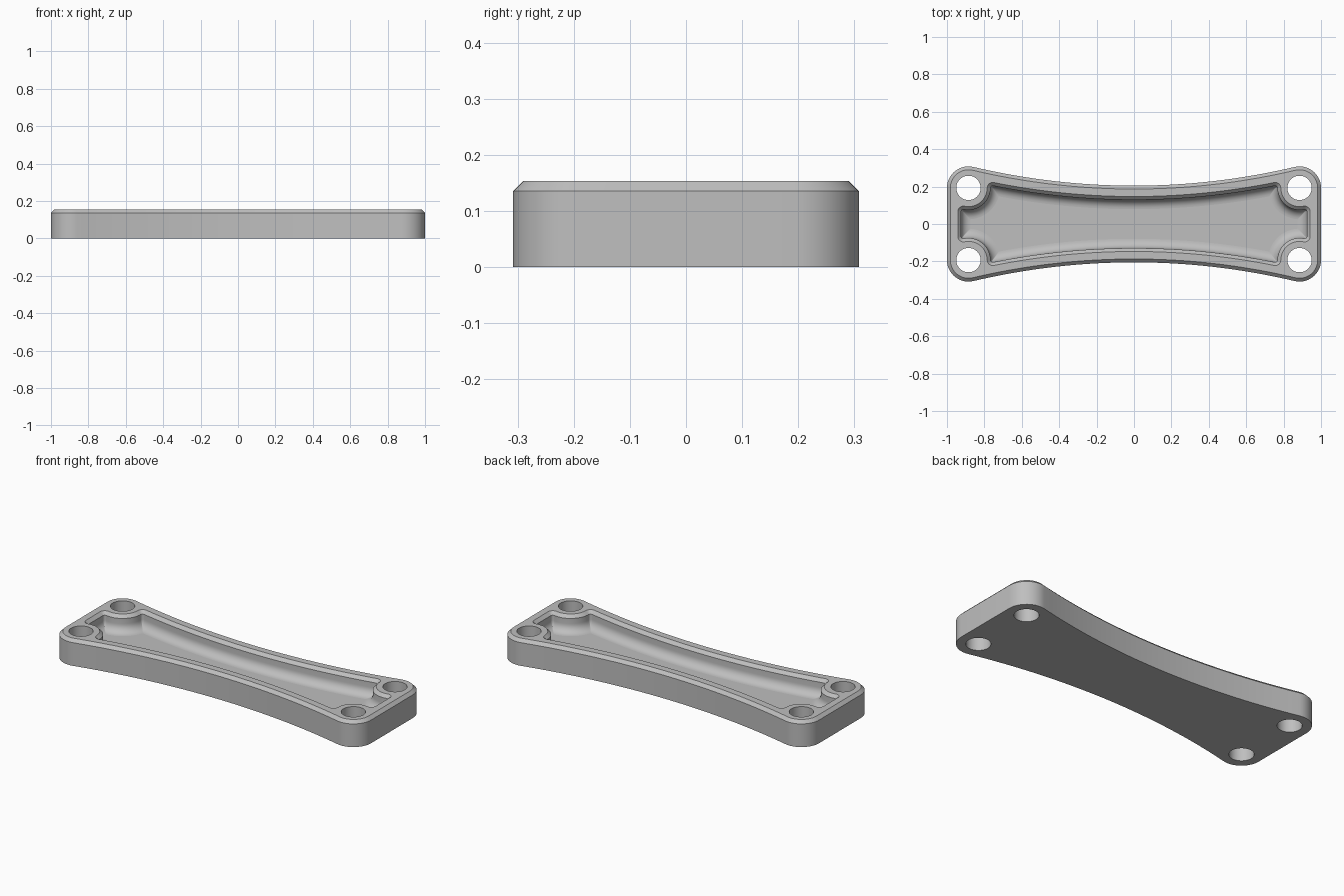
import bpy
import bmesh
import math
from mathutils import Vector
from mathutils.geometry import intersect_sphere_sphere_2d

HEIGHT, CHAMFER = 0.154, 0.018
FLOOR, FILLET = 0.055, 0.05
CORNER = Vector((0.885, 0.193))      # hole and corner centre
CORNER_R, HOLE_R, BOSS_R = 0.115, 0.065, 0.1
RIM = 0.058                          # wall width around the pocket
WAIST = 0.205                        # half width at the middle
# Centre of the long side arc, tangent to the corner circles
gap = CORNER.y + CORNER_R - WAIST
SIDE = Vector((0, CORNER.y + (CORNER.x ** 2 - gap ** 2) / (2 * gap)))
# (tangency: distance to the corner centre = side radius + corner radius)
SIDE.y = CORNER.y + (CORNER.x ** 2 - (CORNER.y + CORNER_R - WAIST) ** 2) / (
    2 * (CORNER.y + CORNER_R - WAIST))
SIDE_R = SIDE.y - WAIST

if "Cube" in bpy.data.objects:
    bpy.data.objects.remove(bpy.data.objects["Cube"])

grey = bpy.data.materials.new("plain grey")
grey.use_nodes = True
grey.diffuse_color = (0.52, 0.52, 0.52, 1)
grey.node_tree.nodes["Principled BSDF"].inputs["Base Color"].default_value = grey.diffuse_color


def arc(centre, radius, start, end, steps):
    """Points along the shorter way round between two directions."""
    a = math.atan2(start.y, start.x)
    turn = (math.atan2(end.y, end.x) - a + math.pi) % math.tau - math.pi
    angles = [a + turn * i / steps for i in range(steps + 1)]
    return [centre + radius * Vector((math.cos(t), math.sin(t))) for t in angles]


def mirrored(quarter):
    """Full loop from a quarter running from the end to the middle of a side."""
    half = quarter + [Vector((-p.x, p.y)) for p in reversed(quarter[:-1])]
    return half + [Vector((p.x, -p.y)) for p in reversed(half)]


EAST, SOUTH = Vector((1, 0)), Vector((0, -1))


def outer_loop(inset):
    points = arc(CORNER, CORNER_R - inset, EAST, SIDE - CORNER, 14)
    points += arc(SIDE, SIDE_R + inset, CORNER - SIDE, SOUTH, 16)[1:]
    return mirrored(points)


def pocket_loop(inset):
    round_r = max(0.03 - inset, 0.003)
    boss = BOSS_R + inset
    side = SIDE_R + RIM + inset
    # Small rounding circles: beside the end wall and beside the long wall
    ex = 1 - RIM - inset - round_r
    reach = math.sqrt((boss + round_r) ** 2 - (ex - CORNER.x) ** 2)
    end = Vector((ex, CORNER.y - reach))
    hits = intersect_sphere_sphere_2d(CORNER, boss + round_r, SIDE, side + round_r)
    lip = min((Vector(h) for h in hits), key=lambda p: p.x)
    points = arc(end, round_r, EAST, CORNER - end, 8)
    points += arc(CORNER, boss, end - CORNER, lip - CORNER, 14)[1:]
    points += arc(lip, round_r, CORNER - lip, SIDE - lip, 8)[1:]
    points += arc(SIDE, side, lip - SIDE, SOUTH, 16)[1:]
    return mirrored(points)


def loft(name, layers):
    """Closed solid through equal loops, given as (points, height)."""
    bm = bmesh.new()
    rings = [[bm.verts.new((p.x, p.y, z)) for p in pts] for pts, z in layers]
    for low, high in zip(rings, rings[1:]):
        for i in range(len(low)):
            bm.faces.new((low[i - 1], low[i], high[i], high[i - 1]))
    bm.faces.new(reversed(rings[0]))
    bm.faces.new(rings[-1])
    bmesh.ops.recalc_face_normals(bm, faces=bm.faces)
    mesh = bpy.data.meshes.new(name)
    bm.to_mesh(mesh)
    bm.free()
    mesh.materials.append(grey)
    obj = bpy.data.objects.new(name, mesh)
    bpy.context.collection.objects.link(obj)
    return obj


# Plate with a chamfered top edge
plate = loft("plate", [(outer_loop(0), 0), (outer_loop(0), HEIGHT - CHAMFER),
                       (outer_loop(CHAMFER), HEIGHT)])

# Pocket cutter: rounded floor edge, straight wall, chamfered mouth
layers = []
for i in range(9):
    t = math.pi / 2 * i / 8
    layers.append((pocket_loop(CHAMFER + FILLET * (1 - math.sin(t))),
                   FLOOR + FILLET * (1 - math.cos(t))))
layers.append((pocket_loop(CHAMFER), HEIGHT - CHAMFER))
layers.append((pocket_loop(-0.01), HEIGHT + 0.01))
cutters = [loft("pocket_cutter", layers)]

# Four through holes
for sx in (-1, 1):
    for sy in (-1, 1):
        centre = Vector((sx * CORNER.x, sy * CORNER.y))
        ring = [centre + HOLE_R * Vector((math.cos(math.tau * i / 48), math.sin(math.tau * i / 48)))
                for i in range(48)]
        cutters.append(loft("hole_cutter", [(ring, -0.05), (ring, HEIGHT + 0.05)]))

bpy.ops.object.select_all(action='DESELECT')
plate.select_set(True)
bpy.context.view_layer.objects.active = plate
for cutter in cutters:
    cutter.hide_render = True
    cut = plate.modifiers.new("cut", 'BOOLEAN')
    cut.operation, cut.solver, cut.object = 'DIFFERENCE', 'EXACT', cutter
    bpy.ops.object.modifier_apply(modifier=cut.name)
    bpy.data.objects.remove(cutter)

# Smooth curved walls, level faces kept flat
bpy.ops.object.shade_smooth_by_angle(angle=math.radians(30))
for face in plate.data.polygons:
    if abs(face.normal.z) > 0.999:
        face.use_smooth = False
